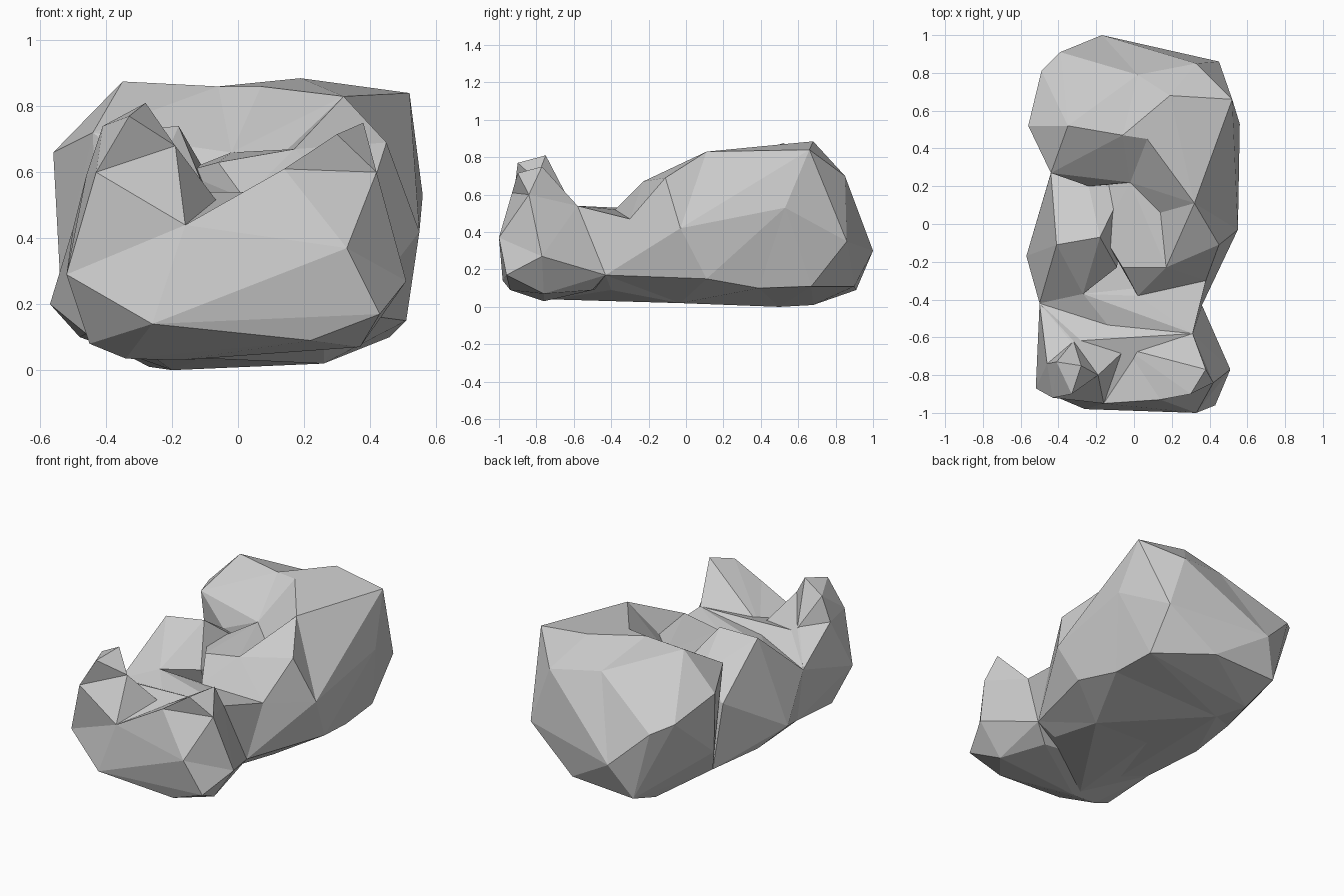
import bpy
import bmesh

if "Cube" in bpy.data.objects:
    bpy.data.objects.remove(bpy.data.objects["Cube"])

parts = []


def hull(name, points):
    """Make one faceted rock mass as the convex hull of its corners."""
    bm = bmesh.new()
    for p in points:
        bm.verts.new(p)
    res = bmesh.ops.convex_hull(bm, input=bm.verts[:])
    inside = set(res["geom_interior"] + res["geom_unused"])
    bmesh.ops.delete(bm, geom=[g for g in inside if isinstance(g, bmesh.types.BMVert)],
                     context="VERTS")
    bmesh.ops.recalc_face_normals(bm, faces=bm.faces[:])
    mesh = bpy.data.meshes.new(name)
    bm.to_mesh(mesh)
    bm.free()
    ob = bpy.data.objects.new(name, mesh)
    bpy.context.collection.objects.link(ob)
    parts.append(ob)


# corners shared by neighbouring masses
crest_front = (.07, .45, .86)
crest_top = (.19, .68, .885)
crest_right = (.52, .66, .84)
crest_dip = (-.06, .47, .86)
back_dip = (.02, .79, .745)
back_tip = (-.17, 1.0, .30)
shoulder_top = (.32, .11, .83)
shoulder_tip = (.45, -.11, .69)
shoulder_side = (.55, -.03, .42)
boulder_side = (.56, .53, .53)
ledge_back = (-.02, .22, .66)
ledge_right = (.14, .06, .66)
ledge_front = (.17, -.23, .67)
flank_low = (.51, .11, .15)
flank_back = (.46, .39, .10)
waist_right = (.38, -.30, .47)
waist_low = (.36, -.43, .17)
waist_left = (-.50, -.42, .43)
waist_mid = (-.27, -.37, .53)
front_pit = (-.04, -.66, .48)
front_left = (-.52, -.87, .29)
front_mid = (-.16, -.95, .44)
front_right = (.33, -1.0, .37)
right_rear = (.31, -.58, .54)
side_right = (.51, -.77, .27)
keel_right = (.26, -.03, .02)
keel_left = (-.12, -.03, .03)
left_low = (-.57, -.17, .20)
left_base = (-.48, -.01, .10)
left_back = (-.42, .34, .09)
left_front = (-.46, -.42, .11)
back_foot = (-.20, .50, 0)

# large boulder at the back, two halves meeting in a shallow dip
hull("boulder_left", [
    back_tip, (-.39, .91, .51), (-.49, .81, .56), (-.56, .52, .66),
    (-.35, .52, .875), crest_dip, back_dip, (-.54, .50, .29),
    (-.44, .27, .72), (-.24, .20, .57), ledge_back, back_foot,
    (-.27, .68, .01), (-.28, .91, .09), (.14, .90, .11), left_back,
    (.10, .22, .06)])
hull("boulder_right", [
    back_tip, crest_dip, back_dip, crest_front, crest_top, crest_right,
    (.33, .85, .70), (.45, .86, .35), boulder_side, ledge_back,
    (.44, .67, .11), flank_back, back_foot, (-.27, .68, .01),
    (-.28, .91, .09), (.14, .90, .11), (.10, .22, .06)])

# raised right shoulder running forward from the boulder
hull("right_shoulder", [
    crest_front, crest_top, crest_right, shoulder_top, shoulder_side,
    ledge_back, ledge_right, boulder_side, flank_low, flank_back,
    keel_right, (.05, .30, .10)])
hull("shoulder_front", [
    shoulder_top, shoulder_tip, shoulder_side, ledge_right, waist_right,
    flank_low, keel_right, ledge_front])

# flat ledge in the middle
hull("middle_ledge", [
    ledge_back, ledge_right, ledge_front, (-.06, -.23, .63),
    (-.17, -.05, .60), shoulder_side, waist_right, (.02, -.38, .52),
    waist_low, flank_low, keel_right, keel_left, (-.16, .22, .50)])

# left hump, its top sloping down towards the boulder
hull("left_hump", [
    (-.44, .27, .47), (-.24, .20, .57), (-.18, -.07, .74), (-.41, -.11, .72),
    left_low, waist_left, waist_mid, (-.09, -.23, .52),
    (-.04, .22, .50), left_back, left_base, keel_left])

# low saddle joining the middle to the front
hull("saddle", [
    waist_left, waist_mid, (.02, -.38, .52), waist_right, right_rear,
    (-.16, -.49, .51), front_pit, waist_low, left_low, left_front,
    (.26, -.40, .09), keel_right, keel_left, (-.20, -.72, .04)])

# underside linking back, middle and front
hull("underside", [
    left_back, left_base, left_low, left_front, keel_left, keel_right,
    (-.30, -.50, .07), (.05, .30, .06), flank_back, back_foot,
    (-.20, 0, .40)])

# front mass
hull("front_mass", [
    front_mid, front_right, front_left, (-.26, -.98, .14), (.43, -.96, .17),
    side_right, waist_low, right_rear, front_pit, (-.32, -.62, .54),
    waist_left, (-.45, -.77, .08), (.22, -.94, .09), (.37, -.76, .07),
    (-.34, -.76, .035), (-.18, -.76, .03), (.25, -.50, .09), left_front])

# two horns on the front mass, each a base and a tip
left_rim = [(-.43, -.92, .60), (-.19, -.80, .68), (-.46, -.74, .59), (-.32, -.62, .56)]
hull("left_horn_base", left_rim + [
    front_pit, front_mid, front_left, waist_left])
hull("left_horn_tip", left_rim + [
    (-.28, -.75, .81), (-.33, -.90, .77), (-.41, -.73, .74)])
right_rim = [(.14, -.93, .61), (.42, -.84, .60), right_rear, front_pit]
hull("right_horn_base", right_rim + [
    front_mid, front_right, side_right])
hull("right_horn_tip", right_rim + [
    (.30, -.90, .715), (.38, -.77, .75)])

# fuse the masses into one closed rock
rock = parts[0]
rock.name = "rock"
for part in parts[1:]:
    mod = rock.modifiers.new("fuse", 'BOOLEAN')
    mod.operation = 'UNION'
    mod.solver = 'EXACT'
    mod.object = part
fused = bpy.data.meshes.new_from_object(
    rock.evaluated_get(bpy.context.evaluated_depsgraph_get()))
rock.modifiers.clear()
rock.data = fused
for part in parts[1:]:
    bpy.data.objects.remove(part)
